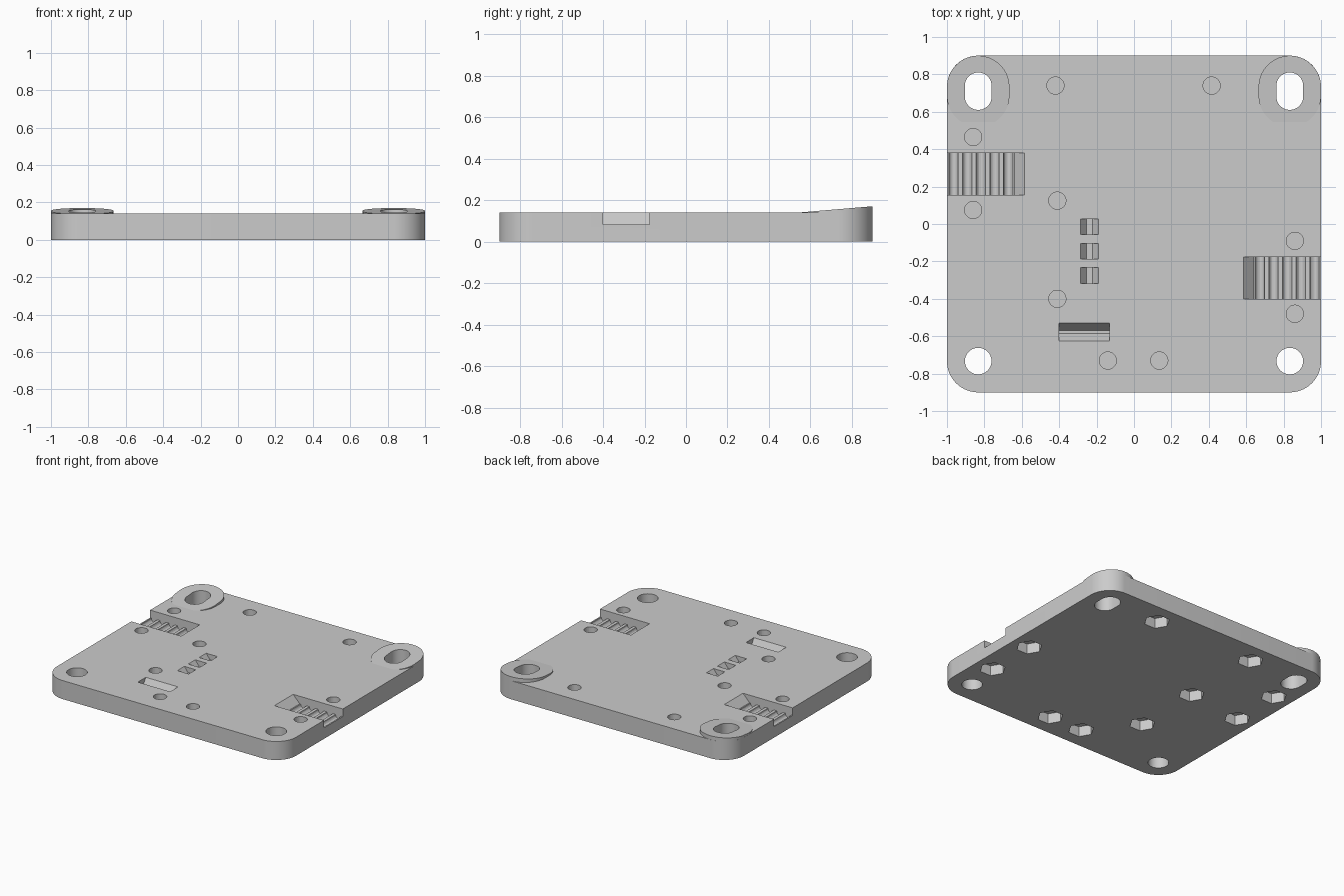
import bpy, bmesh
from math import sin, cos, pi

if "Cube" in bpy.data.objects:
    bpy.data.objects.remove(bpy.data.objects["Cube"])

TOP = 0.14        # plate thickness
CORNER = 0.167    # plate corner radius
HOLE_X, HOLE_Y = 0.833, 0.733

grey = bpy.data.materials.new("plain grey")
grey.use_nodes = True
COLOUR = (0.6, 0.6, 0.6, 1)
grey.diffuse_color = COLOUR
grey.node_tree.nodes["Principled BSDF"].inputs["Base Color"].default_value = COLOUR


def rounded(cx, cy, r, dx=0, dy=0, n=48, phase=0.5):
    """Circle, slot or rounded rectangle outline, stretched by dx and dy."""
    pts = []
    for i in range(n):
        a = (i + phase) * 2 * pi / n
        c, s = cos(a), sin(a)
        pts.append((cx + r * c + (dx if c > 0 else -dx),
                    cy + r * s + (dy if s > 0 else -dy)))
    return pts


def prism(bm, pts, lo, hi, axis="z"):
    """Extrude an outline along an axis; hi may be a function of the point."""
    def place(p, h):
        if callable(h):
            h = h(p)
        return {"x": (h, *p), "y": (p[0], h, p[1]), "z": (*p, h)}[axis]
    a = [bm.verts.new(place(p, lo)) for p in pts]
    b = [bm.verts.new(place(p, hi)) for p in pts]
    faces = [bm.faces.new(a), bm.faces.new(b)]
    for i in range(len(pts)):
        j = (i + 1) % len(pts)
        faces.append(bm.faces.new((a[i], a[j], b[j], b[i])))
    bmesh.ops.recalc_face_normals(bm, faces=faces)


def finish(name, bm):
    mesh = bpy.data.meshes.new(name)
    bm.to_mesh(mesh)
    bm.free()
    mesh.materials.append(grey)
    obj = bpy.data.objects.new(name, mesh)
    bpy.context.collection.objects.link(obj)
    return obj


def cut(obj, cutter):
    mod = obj.modifiers.new("cut", "BOOLEAN")
    mod.operation = "DIFFERENCE"
    mod.solver = "EXACT"
    mod.object = cutter
    bpy.ops.object.select_all(action="DESELECT")
    bpy.context.view_layer.objects.active = obj
    obj.select_set(True)
    bpy.ops.object.modifier_apply(modifier=mod.name)
    bpy.ops.object.shade_smooth_by_angle(angle=pi / 6)


# Base plate with rounded corners
bm = bmesh.new()
prism(bm, rounded(0, 0, CORNER, 1 - CORNER, 0.9 - CORNER, n=96), 0, TOP)
plate = finish("base_plate", bm)

# Mounting holes: round at the front, slotted at the back
holes = bmesh.new()
for side in (-1, 1):
    prism(holes, rounded(side * HOLE_X, -HOLE_Y, 0.071), -0.1, 0.3)
    prism(holes, rounded(side * HOLE_X, 0.71, 0.072, dy=0.028), -0.1, 0.3)

mount_cutter = finish("mounting_hole_cutter", holes)

# Screw holes above and hexagonal nut pockets below, with a thin web between
recess = bmesh.new()
SCREWS = [(-0.42, 0.74), (0.415, 0.74), (-0.86, 0.465), (-0.86, 0.075),
          (-0.41, 0.125), (0.86, -0.09), (0.86, -0.48), (-0.41, -0.4),
          (-0.14, -0.73), (0.135, -0.73)]
for x, y in SCREWS:
    prism(recess, rounded(x, y, 0.046, n=32), 0.088, 0.2)
    prism(recess, rounded(x, y, 0.09, n=6, phase=0), -0.1, 0.077)

# Toothed belt channels with a sloping inner end
FLOOR = 0.083
profile = [(-0.05, 0.2), (-0.05, FLOOR)]
for k in range(5):
    for i in range(9):
        a = pi * i / 8
        profile.append((0.035 + 0.073 * k - 0.025 * cos(a), FLOOR - 0.028 * sin(a)))
profile += [(0.36, FLOOR), (0.415, TOP), (0.415, 0.2)]
for side, y in ((-1, 0.267), (1, -0.289)):
    prism(recess, [(side * (1 - u), z) for u, z in profile], y - 0.112, y + 0.112, "y")


def trough(lo, hi, wall, depth):
    return [(lo, 0.2), (lo, TOP), (lo + wall, TOP - depth),
            (hi - wall, TOP - depth), (hi, TOP), (hi, 0.2)]


# Three small pockets and one long pocket with sloping walls
for y in (-0.015, -0.145, -0.275):
    prism(recess, trough(-0.285, -0.19, 0.031, 0.04), y - 0.042, y + 0.042, "y")
prism(recess, trough(-0.625, -0.53, 0.04, 0.065), -0.4, -0.13, "x")
recess_cutter = finish("recess_cutter", recess)

cut(plate, mount_cutter)
cut(plate, recess_cutter)

# Sloping raised pads around the back slots
for side, name in ((1, "left_pad"), (-1, "right_pad")):
    bm = bmesh.new()
    prism(bm, rounded(side * HOLE_X, 0.71, CORNER, dy=0.023), 0.135,
          lambda p: TOP + 0.03 * (p[1] - 0.545) / 0.355)
    cut(finish(name, bm), mount_cutter)

for helper in (mount_cutter, recess_cutter):
    bpy.data.objects.remove(helper)
